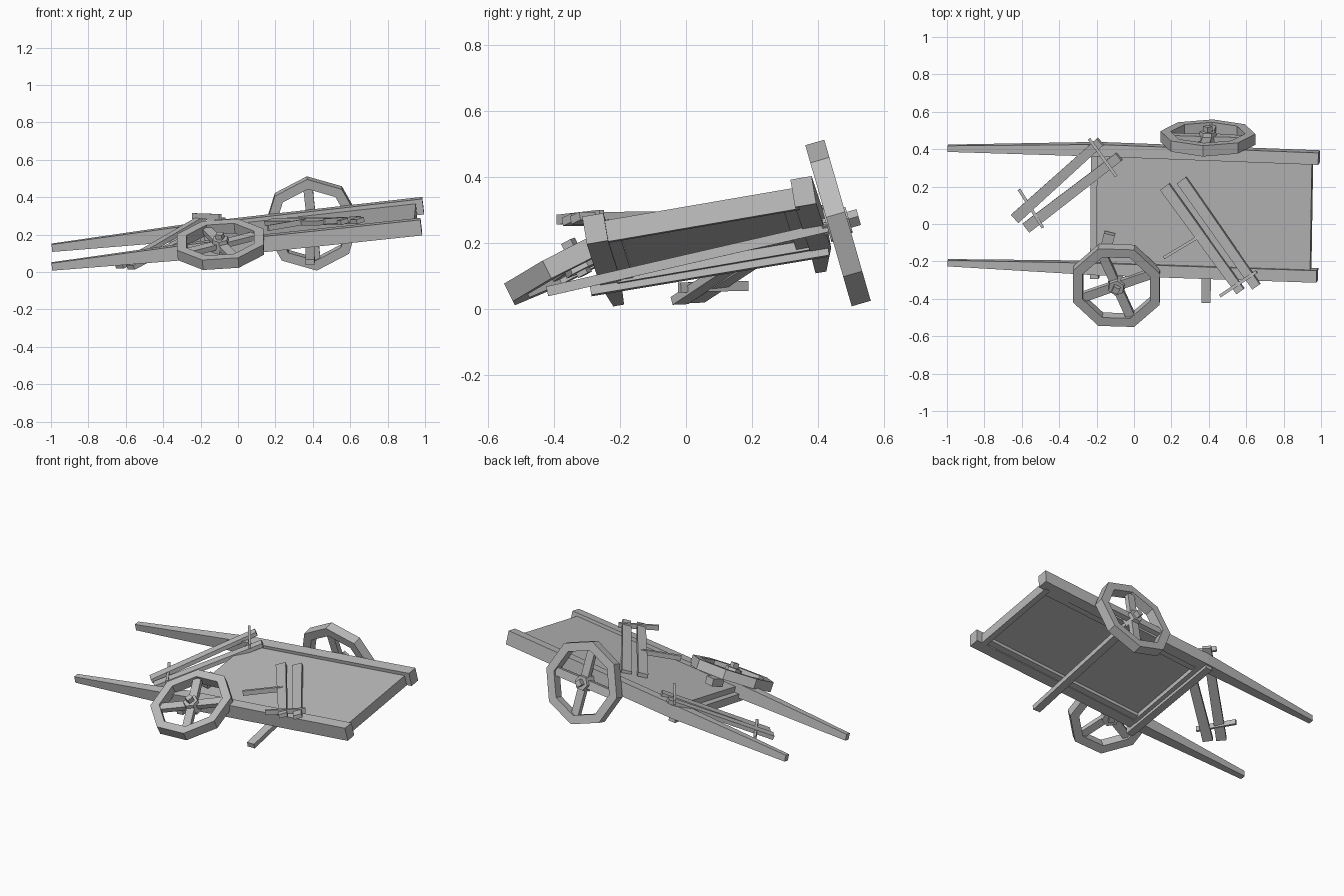
import bpy, bmesh, math
from mathutils import Vector, Matrix

cube = bpy.data.objects.get("Cube")
if cube:
    bpy.data.objects.remove(cube, do_unlink=True)

wood = bpy.data.materials.new("weathered_grey")
wood.use_nodes = True
grey = (0.5, 0.5, 0.5, 1)
wood.diffuse_color = grey
wood.node_tree.nodes["Principled BSDF"].inputs["Base Color"].default_value = grey


def finish(name, bm, matrix=None):
    if matrix:
        bm.transform(matrix)
    bmesh.ops.recalc_face_normals(bm, faces=bm.faces)
    mesh = bpy.data.meshes.new(name)
    bm.to_mesh(mesh)
    bm.free()
    mesh.materials.append(wood)
    obj = bpy.data.objects.new(name, mesh)
    bpy.context.collection.objects.link(obj)
    return obj


def frame(x_dir, up, origin=(0, 0, 0)):
    x = Vector(x_dir).normalized()
    y = Vector(up).cross(x).normalized()
    z = x.cross(y)
    m = Matrix((x, y, z)).transposed().to_4x4()
    m.translation = origin
    return m


def loft(bm, points, sizes, up):
    """Rectangular bar through points, with a (width, height) at each."""
    m = frame(Vector(points[-1]) - Vector(points[0]), up)
    side, top = m.col[1].to_3d(), m.col[2].to_3d()
    rings = []
    for p, (w, h) in zip(points, sizes):
        rings.append([bm.verts.new(Vector(p) + side * w * a / 2 + top * h * b / 2)
                      for a, b in ((-1, -1), (1, -1), (1, 1), (-1, 1))])
    for r, s in zip(rings, rings[1:]):
        for i in range(4):
            j = (i + 1) % 4
            bm.faces.new((r[i], r[j], s[j], s[i]))
    bm.faces.new(rings[0])
    bm.faces.new(rings[-1])


def bar(name, points, sizes, up=(0, 0, 1), matrix=None):
    bm = bmesh.new()
    loft(bm, points, sizes, up)
    return finish(name, bm, matrix)


def prism(bm, radius, z0, z1, sides, turn, top_scale=1):
    lo, hi = [], []
    for i in range(sides):
        a = turn + math.tau * i / sides
        c, s = radius * math.cos(a), radius * math.sin(a)
        lo.append(bm.verts.new((c, s, z0)))
        hi.append(bm.verts.new((c * top_scale, s * top_scale, z1)))
    for i in range(sides):
        j = (i + 1) % sides
        bm.faces.new((lo[i], lo[j], hi[j], hi[i]))
    bm.faces.new(lo)
    bm.faces.new(hi)


def wheel(name, centre, axis, turn, radius=0.255, rim=0.055, width=0.06):
    """Octagonal rim, four spokes and a hub around local z."""
    z = Vector(axis).normalized()
    m = frame(Vector((1, 0, 0)) - z * z.x, z, centre)
    bm = bmesh.new()
    rings = []
    for i in range(8):
        a = turn + math.tau * i / 8
        rings.append([bm.verts.new((r * math.cos(a), r * math.sin(a), h))
                      for r, h in ((radius, -width / 2), (radius, width / 2),
                                   (radius - rim, width / 2), (radius - rim, -width / 2))])
    for i in range(8):
        r, s = rings[i], rings[(i + 1) % 8]
        for k in range(4):
            n = (k + 1) % 4
            bm.faces.new((r[k], r[n], s[n], s[k]))
    for i in range(4):
        a = turn + math.tau * i / 4
        d = Vector((math.cos(a), math.sin(a), 0))
        loft(bm, [d * 0.02, d * (radius - rim * 0.7)], [(0.05, 0.03)] * 2, (0, 0, 1))
    prism(bm, 0.055, -0.035, 0.035, 6, turn, 0.8)
    prism(bm, 0.025, -0.05, 0.065, 4, turn)
    finish(name, bm, m)


# Tapered side shafts
thin, thick = (0.033, 0.04), (0.065, 0.085)
tilt = (-0.11, -0.17, 1)
bar("front_shaft", [(-0.995, -0.207, 0.03), (-0.2, -0.235, 0.118), (0.98, -0.275, 0.243)],
    [thin, thick, thick], tilt)
bar("back_shaft", [(-0.995, 0.405, 0.13), (-0.2, 0.40, 0.22), (0.99, 0.355, 0.355)],
    [thin, thick, thick], tilt)

# Cart bed, built level and then tilted into place
bed = frame((0.994, -0.035, 0.11), tilt, (0.375, 0.062, 0.231))
bar("deck", [(-0.57, 0, 0.005), (0.57, 0, 0.005)], [(0.6, 0.035)] * 2, matrix=bed)
for name, x in (("front_end_rail", -0.56), ("rear_end_rail", 0.56)):
    bar(name, [(x, -0.3, -0.01), (x, 0.3, -0.01)], [(0.035, 0.065)] * 2, matrix=bed)
for name, y in (("front_ledge", -0.275), ("back_ledge", 0.275)):
    bar(name, [(-0.56, y, -0.02), (0.56, y, -0.02)], [(0.05, 0.03)] * 2, matrix=bed)

# Cross beam under the shafts, and the slipped axle
bar("cross_beam", [(-0.21, -0.29, 0.065), (-0.205, 0.43, 0.185)], [(0.045, 0.05)] * 2, tilt)
bar("axle", [(0.385, -0.42, 0.053), (0.39, 0.46, 0.255)], [(0.05, 0.03)] * 2)
bar("axle_stub", [(-0.15, -0.13, 0.19), (-0.13, -0.05, 0.215)], [(0.06, 0.045)] * 2)

# One wheel still attached, one fallen flat
wheel("back_wheel", (0.395, 0.46, 0.26), (0, 0.96, 0.277), math.radians(-6))
wheel("fallen_wheel", (-0.093, -0.328, 0.148), (-0.07, -0.45, 0.89), math.radians(22.5),
      radius=0.25)

# Two broken rack pieces: paired slats with thin rungs
slat, rung = [(0.06, 0.025), (0.05, 0.025)], [(0.016, 0.03)] * 2
racks = {
    "leaning_rack": (
        [[(-0.635, 0.03, 0.03), (-0.18, 0.44, 0.295)],
         [(-0.575, -0.02, 0.025), (-0.08, 0.36, 0.28)]],
        [[(-0.615, 0.185, 0.07), (-0.487, -0.02, 0.065)],
         [(-0.24, 0.455, 0.30), (-0.095, 0.255, 0.295)]]),
    "fallen_rack": (
        [[(0.165, 0.2, 0.268), (0.57, -0.36, 0.27)],
         [(0.255, 0.235, 0.275), (0.655, -0.335, 0.275)]],
        [[(0.16, -0.18, 0.235), (0.36, -0.06, 0.27)],
         [(0.46, -0.385, 0.27), (0.655, -0.255, 0.285)]]),
}
for rack, (slats, rungs) in racks.items():
    for i, pts in enumerate(slats):
        bar(f"{rack}_slat_{i + 1}", pts, slat, (-0.2, -0.2, 1))
    for i, pts in enumerate(rungs):
        bar(f"{rack}_rung_{i + 1}", pts, rung)
